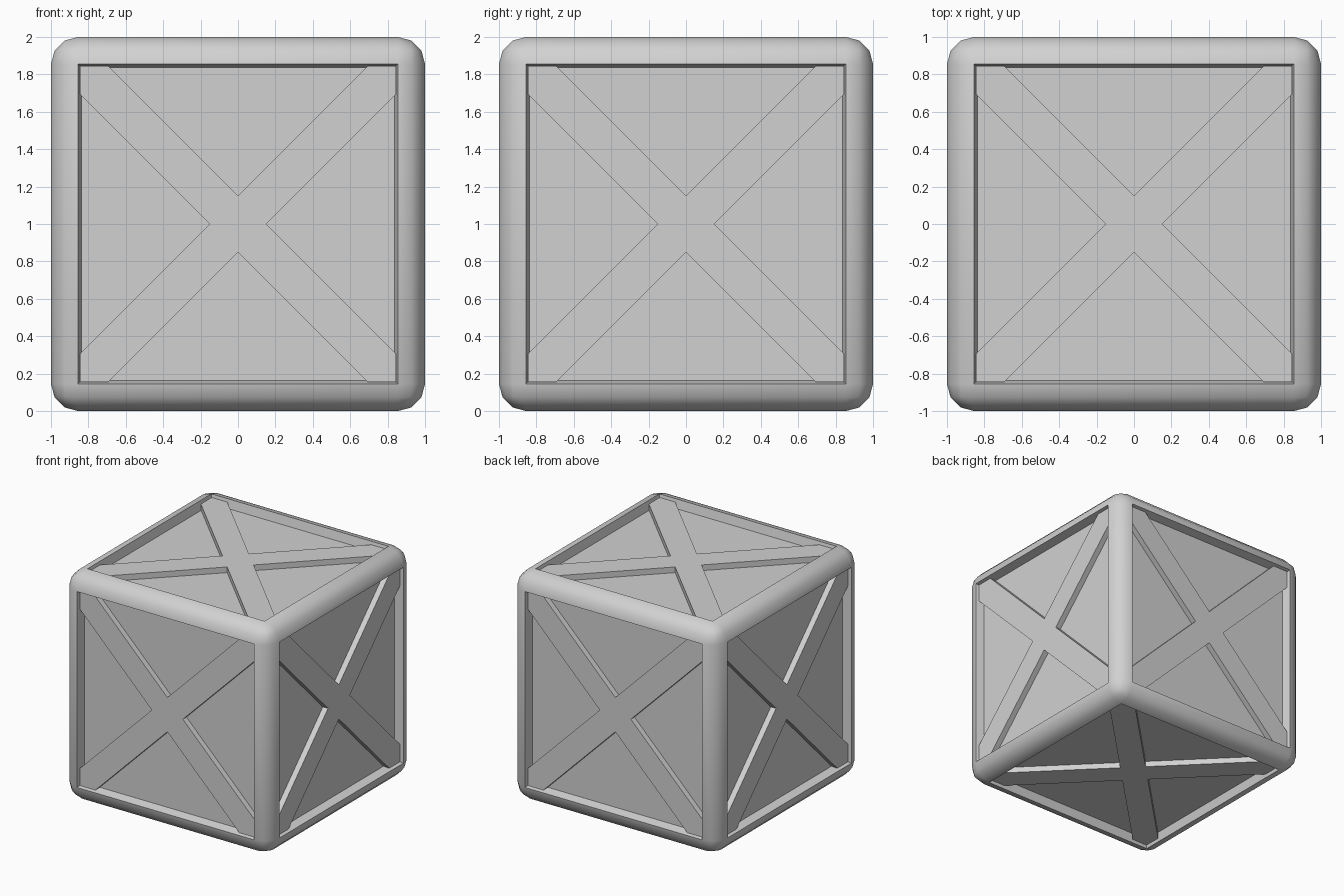
import bpy
import bmesh
from math import pi
from mathutils import Matrix, Vector

default = bpy.data.objects.get("Cube")
if default:
    bpy.data.objects.remove(default, do_unlink=True)

BEVEL = 0.145          # rounding of the outer frame
RECESS = 0.075         # depth of the panels
BRACE_TOP = 0.975      # distance of the brace surface from the centre
CENTRE = Vector((0, 0, 1))

grey = bpy.data.materials.new("light_grey")
grey.use_nodes = True
colour = (0.64, 0.64, 0.64, 1)
grey.diffuse_color = colour
grey.node_tree.nodes["Principled BSDF"].inputs["Base Color"].default_value = colour


def make_object(name, bm):
    bmesh.ops.recalc_face_normals(bm, faces=bm.faces[:])
    mesh = bpy.data.meshes.new(name)
    bm.to_mesh(mesh)
    bm.free()
    mesh.materials.append(grey)
    obj = bpy.data.objects.new(name, mesh)
    obj.location = CENTRE
    bpy.context.collection.objects.link(obj)
    return obj


# Rounded crate body with a sunken panel on every side
bm = bmesh.new()
bmesh.ops.create_cube(bm, size=2)
bmesh.ops.bevel(bm, geom=bm.edges[:], offset=BEVEL, segments=3,
                profile=0.5, affect='EDGES')
panels = [f for f in bm.faces if f.calc_area() > 1]
bmesh.ops.inset_individual(bm, faces=panels, thickness=0.025, depth=-RECESS)
body = make_object("crate_body", bm)
bpy.ops.object.select_all(action='DESELECT')
body.select_set(True)
bpy.context.view_layer.objects.active = body
bpy.ops.object.shade_smooth_by_angle(angle=0.7)


# Cross brace: one arm outline repeated four times, then extruded
def cross_brace(name, rotation):
    arm = [(0.15, 0), (0.845, 0.695), (0.845, 0.845), (0.695, 0.845)]
    bm = bmesh.new()
    verts = []
    for quarter in range(4):
        turn = Matrix.Rotation(quarter * pi / 2, 3, 'Z')
        verts += [bm.verts.new(turn @ Vector((x, y, BRACE_TOP))) for x, y in arm]
    top = bm.faces.new(verts)
    sides = bmesh.ops.extrude_face_region(bm, geom=[top])
    lower = [v for v in sides["geom"] if isinstance(v, bmesh.types.BMVert)]
    bmesh.ops.translate(bm, verts=lower, vec=(0, 0, -0.06))
    bmesh.ops.transform(bm, matrix=rotation, verts=bm.verts[:])
    make_object(name, bm)


for name, angle, axis in (("top", 0, 'X'), ("bottom", pi, 'X'),
                          ("front", pi / 2, 'X'), ("back", -pi / 2, 'X'),
                          ("left", pi / 2, 'Y'), ("right", -pi / 2, 'Y')):
    cross_brace(name + "_cross_brace", Matrix.Rotation(angle, 4, axis))
